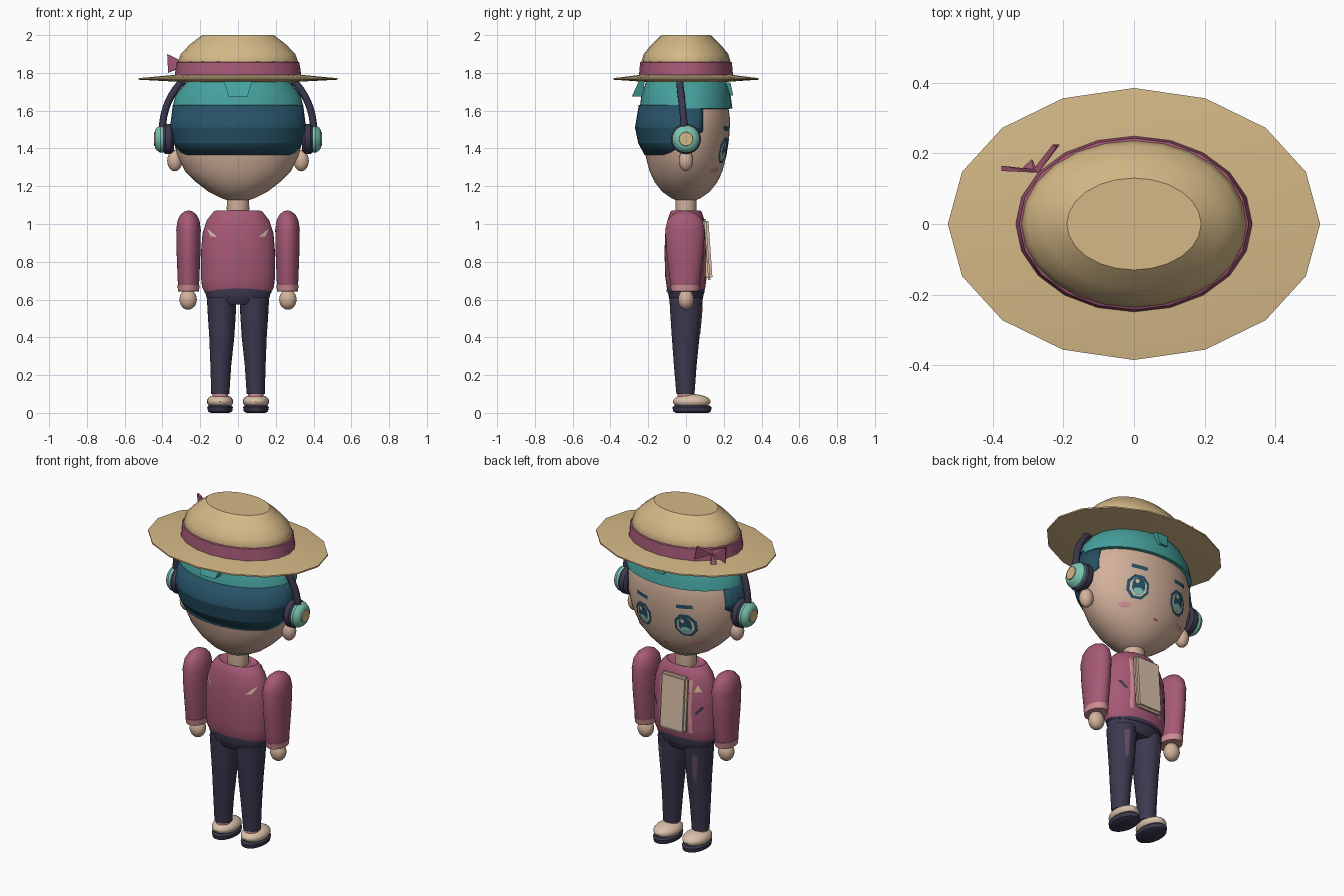
import bpy, bmesh, math
from mathutils import Vector, Matrix
from mathutils.bvhtree import BVHTree

if "Cube" in bpy.data.objects:
    bpy.data.objects.remove(bpy.data.objects["Cube"], do_unlink=True)


def material(name, r, g, b):
    m = bpy.data.materials.new(name)
    m.use_nodes = True
    m.diffuse_color = (r, g, b, 1)
    m.node_tree.nodes["Principled BSDF"].inputs["Base Color"].default_value = (r, g, b, 1)
    return m


STRAW = material("straw", .66, .48, .24)
SKIN = material("skin", .65, .44, .33)
TEAL = material("teal", .06, .36, .34)
DEEP = material("deep_blue", .02, .085, .135)
MAUVE = material("mauve", .38, .1, .18)
NAVY = material("navy", .045, .04, .078)
PINK = material("pink", .62, .27, .29)
CREAM = material("cream", .7, .53, .4)
MINT = material("mint", .2, .55, .45)
FADED = material("faded_purple", .12, .075, .12)


def finish(name, bm, mat, angle=35):
    bmesh.ops.recalc_face_normals(bm, faces=bm.faces)
    mesh = bpy.data.meshes.new(name)
    bm.to_mesh(mesh)
    bm.free()
    mesh.materials.append(mat)
    ob = bpy.data.objects.new(name, mesh)
    bpy.context.collection.objects.link(ob)
    bpy.ops.object.select_all(action='DESELECT')
    ob.select_set(True)
    bpy.context.view_layer.objects.active = ob
    bpy.ops.object.shade_smooth_by_angle(angle=math.radians(angle))
    return ob


def loft(name, rings, mat, n=32, cx=0, cy=0, matrix=None, cuts=(), caps=True, angle=35):
    """Skin elliptical rings given as (z, rx, ry[, x, y])."""
    bm = bmesh.new()
    loops = []
    for z, rx, ry, *c in rings:
        ox, oy = (c + [0, 0])[:2]
        loops.append([bm.verts.new((cx + ox + rx * math.cos(math.tau * i / n),
                                    cy + oy + ry * math.sin(math.tau * i / n), z)) for i in range(n)])
    for a, b in zip(loops, loops[1:]):
        for i in range(n):
            j = (i + 1) % n
            bm.faces.new((a[i], a[j], b[j], b[i]))
    if caps:
        bm.faces.new(loops[0])
        bm.faces.new(loops[-1])
    for co, no in cuts:
        bmesh.ops.bisect_plane(bm, geom=bm.verts[:] + bm.edges[:] + bm.faces[:],
                               plane_co=co, plane_no=no, clear_outer=True)
    if matrix:
        bm.transform(matrix)
    return finish(name, bm, mat, angle)


def ball(name, loc, size, mat):
    bm = bmesh.new()
    bmesh.ops.create_uvsphere(bm, u_segments=20, v_segments=12, radius=1,
                              matrix=Matrix.Translation(loc) @ Matrix.Diagonal((*size, 1)))
    return finish(name, bm, mat)


def hull(name, points, mat):
    bm = bmesh.new()
    for p in points:
        bm.verts.new(p)
    bmesh.ops.convex_hull(bm, input=bm.verts)
    return finish(name, bm, mat, 20)


def decal(name, host, outline, mat, lift=.004, face=1, steps=5):
    """Lay a thin convex patch, drawn in x and z, on the host's surface."""
    bm = bmesh.new()
    tree = BVHTree.FromPolygons([v.co for v in host.data.vertices],
                                [p.vertices for p in host.data.polygons])
    pts = [Vector(p) for p in outline]
    mid = sum(pts, Vector((0, 0))) / len(pts)

    def drop(p):
        hit = tree.ray_cast(Vector((p.x, face, p.y)), Vector((0, -face, 0)))[0]
        return bm.verts.new((p.x, (hit.y if hit else 0) + face * lift, p.y))

    rim = [a.lerp(b, t / 3) for a, b in zip(pts, pts[1:] + pts[:1]) for t in range(3)]
    centre, last = drop(mid), None
    for s in range(1, steps + 1):
        ring = [drop(mid.lerp(p, s / steps)) for p in rim]
        for i in range(len(ring)):
            j = (i + 1) % len(ring)
            bm.faces.new((last[i], last[j], ring[j], ring[i]) if last else (centre, ring[i], ring[j]))
        last = ring
    ob = finish(name, bm, mat)
    if ob.data.polygons[0].normal.y * face < 0:
        ob.data.flip_normals()
    return ob


def oval(x, z, rx, rz, n=12):
    return [(x + rx * math.cos(math.tau * (i + .5) / n), z + rz * math.sin(math.tau * (i + .5) / n))
            for i in range(n)]


def stroke(x1, z1, x2, z2, w):
    d = Vector((x2 - x1, z2 - z1)).orthogonal().normalized() * w / 2
    a, b = Vector((x1, z1)), Vector((x2, z2))
    return [a + d, b + d, b - d, a - d]


# Head and neck
head = loft("head", [(1.118, .03, .03), (1.135, .085, .075), (1.17, .155, .125), (1.22, .22, .165),
                     (1.28, .28, .193), (1.36, .322, .214), (1.45, .342, .228), (1.55, .342, .234),
                     (1.65, .31, .22), (1.74, .24, .18)], SKIN, 48)
loft("neck", [(1.03, .055, .052), (1.08, .06, .056), (1.14, .058, .055)], SKIN, 20)

# Hair: dark lower shell open at the face, teal cap above it
hair = loft("lower_hair", [(1.365, .312, .205, 0, -.015), (1.43, .342, .235, 0, -.018),
                           (1.51, .36, .255, 0, -.015), (1.63, .345, .24, 0, -.01)], DEEP, 40,
            cuts=[((0, .09, 1.5), (0, 1, 0)), ((0, .09, 1.49), (0, .13, -.2))], caps=False, angle=12)
solid = hair.modifiers.new("thickness", 'SOLIDIFY')
solid.thickness = .025
loft("upper_hair", [(1.61, .34, .23), (1.611, .349, .246), (1.68, .332, .236), (1.745, .28, .215),
                    (1.79, .22, .17)], TEAL, 40)
hull("back_tuft", [(s * x, y, z) for s in (-1, 1) for x, y, z in
                   ((.075, -.22, 1.755), (.075, -.25, 1.755), (.05, -.225, 1.675), (.05, -.287, 1.675))], TEAL)
hull("front_tuft", [(s * x, y, z) for s in (-1, 1) for x, y, z in
                    ((.04, .2, 1.75), (.04, .235, 1.75), (.025, .22, 1.68), (.025, .25, 1.68))], TEAL)

# Straw hat
loft("hat_brim", [(1.752, .3, .21), (1.764, .527, .385), (1.772, .527, .385), (1.79, .33, .24)], STRAW, 16)
loft("hat_band", [(1.775, .337, .25), (1.855, .325, .243), (1.862, .31, .23)], MAUVE, 20)
loft("hat_crown", [(1.78, .3, .22), (1.86, .318, .236), (1.9, .303, .224), (1.95, .255, .183),
                   (2, .19, .13)], STRAW, 24)
knot = (-.285, .155, 1.835)
for name, tips in (("bow_outer_wing", ((-.375, .15, 1.9), (-.375, .165, 1.9), (-.37, .158, 1.8))),
                   ("bow_inner_wing", ((-.22, .215, 1.89), (-.23, .225, 1.89), (-.21, .225, 1.81))),
                   ("bow_tail", ((-.32, .16, 1.775), (-.29, .185, 1.78), (-.3, .165, 1.775)))):
    hull(name, [knot, (-.27, .145, 1.85), *tips], MAUVE)

# Headphone band, a bent tube
curve = bpy.data.curves.new("headphone_band", 'CURVE')
curve.dimensions = '3D'
curve.bevel_depth = .019
curve.bevel_resolution = 3
line = curve.splines.new('POLY')
line.points.add(32)
for i, p in enumerate(line.points):
    t = math.pi * i / 32
    p.co = (.4 * math.cos(t), -.035 + .025 * abs(math.cos(t)) ** 8, 1.5 + .38 * math.sin(t), 1)
curve.materials.append(NAVY)
band = bpy.data.objects.new("headphone_band", curve)
bpy.context.collection.objects.link(band)
bpy.ops.object.select_all(action='DESELECT')
band.select_set(True)
bpy.context.view_layer.objects.active = band
bpy.ops.object.convert(target='MESH')

# Torso, chest panel and hips
torso = loft("jacket", [(.645, .18, .095), (.665, .19, .102), (.72, .196, .11), (.85, .196, .114),
                        (.95, .188, .11), (1.02, .165, .098), (1.065, .13, .083), (1.072, .115, .076),
                        (1.055, .075, .066)], MAUVE, 40)
bm = bmesh.new()
bmesh.ops.create_cube(bm, size=1, matrix=Matrix.Translation((0, .112, .865))
                      @ Matrix.Rotation(.07, 4, 'X') @ Matrix.Diagonal((.17, .035, .325, 1)))
bmesh.ops.bevel(bm, geom=bm.edges[:], offset=.012, segments=2, affect='EDGES')
finish("shirt_panel", bm, CREAM)
loft("hips", [(.575, .12, .075), (.59, .16, .086), (.63, .172, .094), (.665, .177, .097)], NAVY)
decal("back_yoke", loft("waistband", [(.635, .176, .098), (.662, .18, .1)], NAVY), oval(0, .648, .05, .008), NAVY, face=-1)
decal("badge", torso, [(-.155, .945), (-.115, .945), (-.13, .985)], STRAW)
decal("nose", head, oval(0, 1.32, .007, .005), PINK)
decal("mouth", head, oval(0, 1.245, .018, .006), MAUVE)

# Paired parts
for side, s in (("left", 1), ("right", -1)):
    # Ear and headphone cup
    ball(side + "_ear", (s * .335, 0, 1.335), (.04, .038, .056), SKIN)
    turn = Matrix.Translation((0, 0, 1.45)) @ Matrix.Rotation(s * math.pi / 2, 4, 'Y')
    for part, mat, rings in (
            ("cushion", NAVY, ((.34, .065), (.355, .08), (.385, .08), (.4, .065))),
            ("cup", MINT, ((.39, .07), (.41, .073), (.43, .06), (.44, .045))),
            ("cup_centre", STRAW, ((.43, .04), (.445, .036)))):
        loft(f"{side}_headphone_{part}", [(d, r, r) for d, r in rings], mat, 24, matrix=turn)

    # Eye, brow and cheek
    x = s * .138
    decal(side + "_eye_outline", head, oval(x, 1.39, .066, .073, 8), DEEP, .003)
    decal(side + "_eye_white", head, oval(x, 1.388, .05, .056, 8), CREAM, .005)
    decal(side + "_iris", head, oval(x, 1.393, .037, .052), DEEP, .007)
    decal(side + "_iris_glow", head, oval(x, 1.363, .028, .02), MINT, .0085)
    decal(side + "_eye_highlight", head, oval(x + .012, 1.418, .011, .013, 8), CREAM, .0095)
    decal(side + "_brow", head, stroke(x - s * .045, 1.502, x + s * .045, 1.508, .022), DEEP)
    decal(side + "_cheek", head, oval(s * .188, 1.285, .032, .015), PINK)

    # Sleeve, cuff and hand
    loft(side + "_sleeve", [(.65, .054, .07), (.7, .057, .08), (.85, .063, .098), (.97, .065, .105),
                            (1.02, .058, .093), (1.05, .042, .066), (1.066, .022, .034),
                            (1.071, .006, .01)], MAUVE, cx=s * .262, cy=-.005)
    loft(side + "_cuff", [(.643, .045, .06), (.644, .056, .073), (.678, .058, .079)], PINK, cx=s * .262, cy=-.005)
    ball(side + "_hand", (s * .264, 0, .6), (.046, .042, .054), SKIN)

    # Trouser leg, sock and shoe
    leg = loft(side + "_leg", [(.1, .048, .048, s * .094, -.003), (.25, .055, .06, s * .091, -.004),
                               (.4, .066, .073, s * .086, -.002), (.52, .074, .083, s * .086),
                               (.61, .078, .088, s * .087)], NAVY)
    loft(side + "_sock", [(.07, .04, .045), (.112, .042, .045)], PINK, 20, cx=s * .094)
    ball(side + "_shoe", (s * .095, .03, .06), (.07, .1, .04), CREAM)
    loft(side + "_sole", [(.0, .05, .085), (.008, .064, .1), (.03, .068, .104), (.04, .058, .092)], NAVY,
         cx=s * .095, cy=.032)

    # Jacket trims and worn patches
    decal(side + "_lapel", torso, stroke(s * .097, .7, s * .095, 1.01, .02), PINK)
    decal(side + "_pocket", torso, stroke(s * .125, .815, s * .16, .86, .014), NAVY)
    decal(side + "_back_patch", torso, [(s * .165, .975), (s * .15, .965), (s * .11, .93), (s * .145, .935)],
          CREAM, face=-1)
    decal(side + "_thigh_patch", leg, [(s * .1, .57), (s * .13, .56), (s * .115, .4), (s * .1, .42)], FADED)
